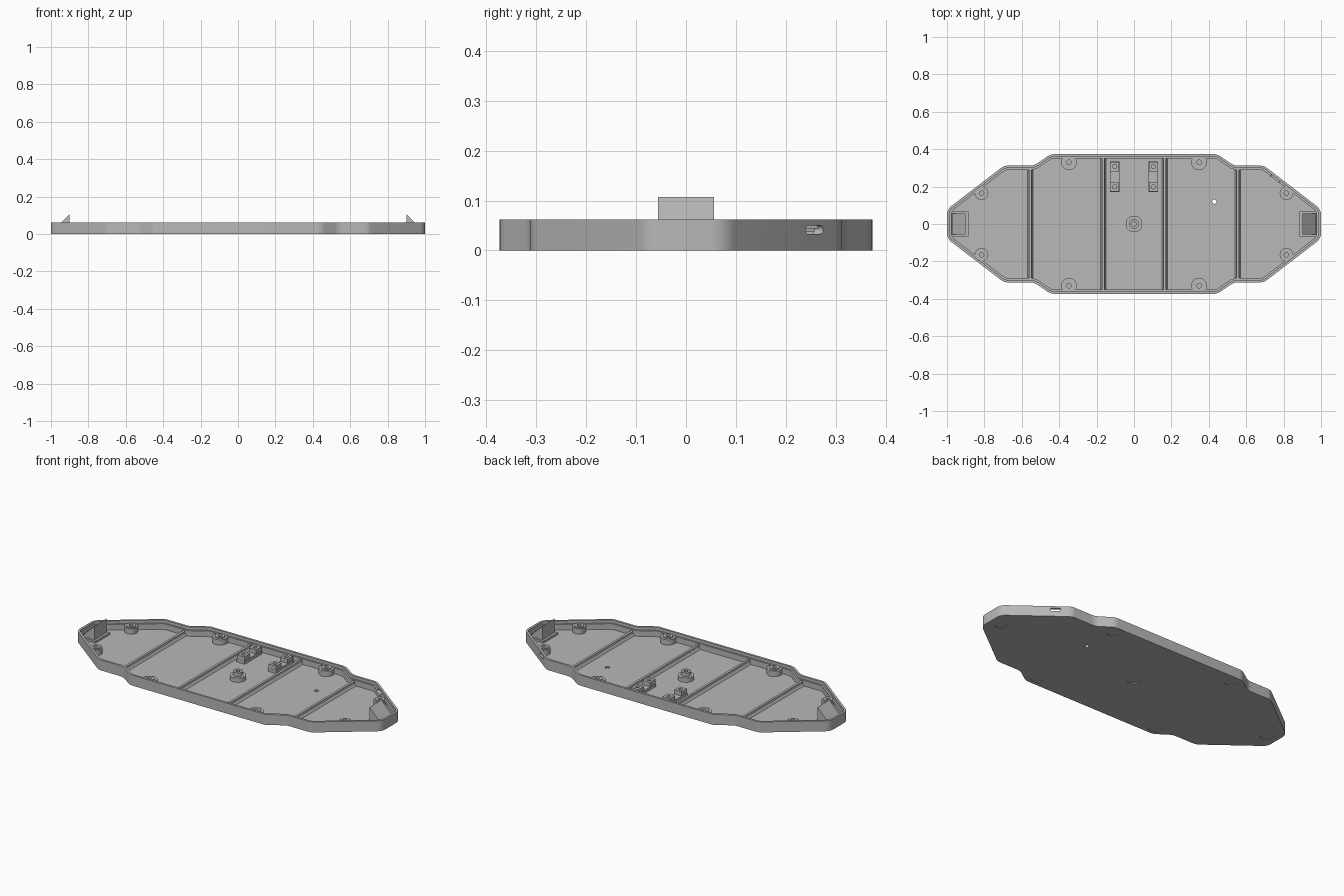
import bpy, bmesh, math
from mathutils import Vector, Matrix

if "Cube" in bpy.data.objects:
    bpy.data.objects.remove(bpy.data.objects["Cube"])

FLOOR, LEDGE, RIM = 0.012, 0.045, 0.062

grey = bpy.data.materials.new("plain grey")
grey.use_nodes = True
grey.diffuse_color = (0.48, 0.48, 0.48, 1)
grey.node_tree.nodes["Principled BSDF"].inputs["Base Color"].default_value = grey.diffuse_color


def finish(name, bm):
    bmesh.ops.recalc_face_normals(bm, faces=bm.faces)
    mesh = bpy.data.meshes.new(name)
    bm.to_mesh(mesh)
    bm.free()
    mesh.materials.append(grey)
    obj = bpy.data.objects.new(name, mesh)
    bpy.context.collection.objects.link(obj)
    return obj


def prism(name, points, start, depth):
    """Extrude a closed loop of 3D points by a vector."""
    bm = bmesh.new()
    face = bm.faces.new([bm.verts.new(Vector(p) + Vector(start)) for p in points])
    top = bmesh.ops.extrude_face_region(bm, geom=[face])["geom"]
    verts = [v for v in top if isinstance(v, bmesh.types.BMVert)]
    bmesh.ops.translate(bm, vec=depth, verts=verts)
    return finish(name, bm)


def slab(name, points, low, high):
    return prism(name, [(x, y, 0) for x, y in points], (0, 0, low), (0, 0, high - low))


def box(name, x, y, z):
    return slab(name, [(x[0], y[0]), (x[1], y[0]), (x[1], y[1]), (x[0], y[1])], *z)


def circle(cx, cy, r, n=32):
    return [(cx + r * math.cos(math.tau * i / n), cy + r * math.sin(math.tau * i / n))
            for i in range(n)]


def lathe(name, profile, cx, cy, steps=32):
    bm = bmesh.new()
    verts = [bm.verts.new((r, 0, z)) for r, z in profile]
    edges = [bm.edges.new(pair) for pair in zip(verts, verts[1:])]
    bmesh.ops.spin(bm, geom=verts + edges, cent=(0, 0, 0), axis=(0, 0, 1),
                   angle=math.tau, steps=steps)
    bmesh.ops.remove_doubles(bm, verts=bm.verts, dist=1e-5)
    bmesh.ops.translate(bm, vec=(cx, cy, 0), verts=bm.verts)
    return finish(name, bm)


def cut(obj, cutter):
    cutter.hide_render = True
    mod = obj.modifiers.new("cut", 'BOOLEAN')
    mod.operation, mod.solver, mod.object = 'DIFFERENCE', 'EXACT', cutter
    graph = bpy.context.evaluated_depsgraph_get()
    mesh = bpy.data.meshes.new_from_object(obj.evaluated_get(graph))
    obj.modifiers.clear()
    obj.data = mesh
    bpy.data.objects.remove(cutter)


def rounded(corners, n=6):
    """Round each (x, y, radius) corner with an arc."""
    out = []
    for i, (x, y, r) in enumerate(corners):
        p = Vector((x, y))
        a = (Vector(corners[i - 1][:2]) - p).normalized()
        b = (Vector(corners[(i + 1) % len(corners)][:2]) - p).normalized()
        half = a.angle(b) / 2
        centre = p + (a + b).normalized() * r / math.sin(half)
        start = p + a * r / math.tan(half) - centre
        end = p + b * r / math.tan(half) - centre
        sweep = start.angle_signed(end)
        for k in range(n + 1):
            v = Matrix.Rotation(-sweep * k / n, 2) @ start
            out.append(tuple(centre + v))
    return out


def inset(points, d):
    """Move a counter-clockwise loop inward."""
    out = []
    for i, p in enumerate(points):
        p = Vector(p)
        a = (p - Vector(points[i - 1])).normalized()
        b = (Vector(points[(i + 1) % len(points)]) - p).normalized()
        n = (Vector((-a.y, a.x)) + Vector((-b.y, b.x))).normalized()
        out.append(tuple(p + n * d / max(0.5, n.dot(Vector((-a.y, a.x))))))
    return out


# Tray outline: one quarter, mirrored to all four
quarter = [(1, 0.078, 0.06), (0.695, 0.312, 0.06), (0.535, 0.312, 0.07), (0.445, 0.3735, 0.07)]
right = [(x, -y, r) for x, y, r in reversed(quarter)] + quarter
outline = rounded(right + [(-x, -y, r) for x, y, r in right])

# Tray with thin rim, inner ledge and floor
tray = slab("tray", outline, 0, RIM)
cut(tray, slab("rim_cutter", inset(outline, 0.013), LEDGE, RIM + 0.05))
cut(tray, slab("floor_cutter", inset(outline, 0.023), FLOOR, RIM + 0.05))

# Small floor hole and shallow round recesses underneath
cut(tray, slab("hole_cutter", circle(0.43, 0.12, 0.012), -0.02, 0.04))
feet = [(0, 0), (0.93, 0), (-0.93, 0)] + [(sx * 0.41, sy * 0.318) for sx in (1, -1) for sy in (1, -1)]
for x, y in feet:
    cut(tray, slab("foot_cutter", circle(x, y, 0.036), -0.02, 0.004))

# Rounded cable slot through the sloping wall
along = Vector((0.305, -0.234, 0)).normalized()
across = Vector((along.y, -along.x, 0))
ring = []
for i in range(24):
    t = math.tau * (i + 0.5) / 24
    ring.append(along * (math.cos(t) * 0.009 + math.copysign(0.02, math.cos(t)))
                + Vector((0, 0, math.sin(t) * 0.009)))
cut(tray, prism("slot_cutter", ring, Vector((0.766, 0.2575, 0.0415)) - across * 0.05, across * 0.1))

# Cross ribs with sloping sides
rib = [(-0.016, FLOOR - 0.002), (0.016, FLOOR - 0.002), (0.007, 0.024),
       (0.007, 0.038), (-0.007, 0.038), (-0.007, 0.024)]
for x, reach in ((0.165, 0.36), (0.555, 0.298)):
    for side in (-1, 1):
        prism("cross_rib", [(side * x + u, 0, z) for u, z in rib],
              (0, -reach, 0), (0, 2 * reach, 0))


# Screw bosses
def boss(name, x, y, base, step, top):
    lathe(name, [(0.012, FLOOR - 0.002), (0.012, top), (0.027, top), (0.027, step),
                 (base, step), (base, FLOOR - 0.002)], x, y)


boss("centre_boss", 0, 0, 0.044, 0.038, 0.06)
for sx in (-1, 1):
    for sy in (-1, 1):
        boss("side_boss", sx * 0.348, sy * 0.33, 0.042, LEDGE - 0.001, 0.05)
        boss("end_boss", sx * 0.815, sy * 0.165, 0.036, LEDGE - 0.001, 0.05)

# Board brackets: low rail with a drilled block at each end
for side in (-1, 1):
    x = side * 0.103
    box("bracket_rail", (x - 0.026, x + 0.026), (0.172, 0.333), (FLOOR - 0.002, 0.03))
    for y in (0.198, 0.307):
        block = box("bracket_block", (x - 0.024, x + 0.024), (y - 0.025, y + 0.025), (0.02, 0.055))
        cut(block, slab("screw_cutter", circle(x, y, 0.011, 20), 0.032, 0.08))

# End wedges on low plinths
wedge = [(0.9, FLOOR - 0.002), (0.9, 0.107), (0.972, 0.035), (0.972, FLOOR - 0.002)]
for side in (-1, 1):
    prism("end_wedge", [(side * x, 0, z) for x, z in wedge], (0, -0.056, 0), (0, 0.112, 0))
    box("wedge_plinth", sorted((side * 0.886, side * 0.975)), (-0.068, 0.068), (FLOOR - 0.002, 0.024))

# Smooth curved walls, keep hard edges
bpy.ops.object.select_all(action='DESELECT')
for obj in bpy.context.collection.objects:
    if obj.type == 'MESH' and grey.name in obj.data.materials:
        obj.select_set(True)
        bpy.context.view_layer.objects.active = obj
bpy.ops.object.shade_smooth_by_angle(angle=math.radians(30))
